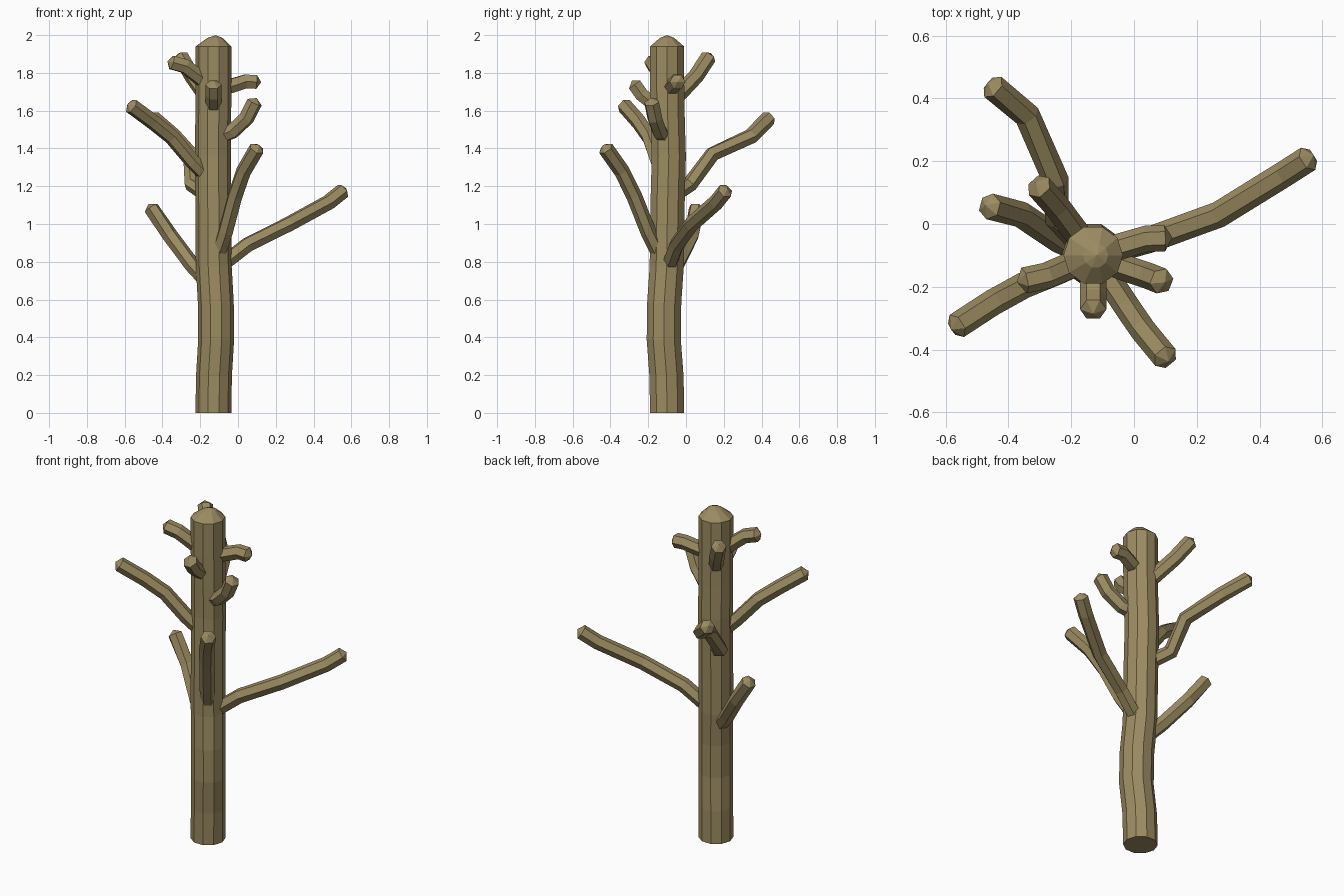
import bpy, bmesh, math
from mathutils import Vector

if "Cube" in bpy.data.objects:
    bpy.data.objects.remove(bpy.data.objects["Cube"])

bark = bpy.data.materials.new("bark")
bark.diffuse_color = (0.33, 0.26, 0.12, 1)
bark.use_nodes = True
bark.node_tree.nodes["Principled BSDF"].inputs["Base Color"].default_value = bark.diffuse_color
CX, CY = -.13, -.10      # trunk axis
TRUNK_R, LIMB_R = .095, .042


def skin(name, rings, tip):
    """Join rings of points into a closed tube ending in a point."""
    bm = bmesh.new()
    loops = [[bm.verts.new(p) for p in ring] for ring in rings]
    n = len(loops[0])
    for a, b in zip(loops, loops[1:]):
        for i in range(n):
            j = (i + 1) % n
            bm.faces.new((a[i], a[j], b[j], b[i]))
    apex = bm.verts.new(tip)
    for i in range(n):
        bm.faces.new((loops[-1][i], loops[-1][(i + 1) % n], apex))
    bm.faces.new(loops[0][::-1])
    bmesh.ops.recalc_face_normals(bm, faces=bm.faces)
    mesh = bpy.data.meshes.new(name)
    bm.to_mesh(mesh)
    bm.free()
    mesh.materials.append(bark)
    ob = bpy.data.objects.new(name, mesh)
    bpy.context.collection.objects.link(ob)


def ring(centre, u, v, r, n):
    return [centre + r * (math.cos(k * math.tau / n) * u + math.sin(k * math.tau / n) * v)
            for k in range(n)]


def limb(name, z0, *path):
    """Six-sided limb growing from the trunk axis at height z0."""
    pts = [Vector((CX, CY, z0))] + [Vector(p) for p in path]
    rings = []
    for i, p in enumerate(pts):
        d_in = (p - pts[i - 1]).normalized() if i else Vector()
        d_out = (pts[i + 1] - p).normalized() if i < len(pts) - 1 else Vector()
        t = (d_in + d_out).normalized()
        side = t.cross(Vector((0, 0, 1))).normalized()
        rings.append(ring(p, side, side.cross(t), LIMB_R, 6))
    skin(name, rings, pts[-1] + t * .025)


# Trunk: ten-sided, bulging sideways low down and leaning slightly higher up
X, Y = Vector((1, 0, 0)), Vector((0, 1, 0))
rings = []
for i in range(11):
    z = 1.94 * i / 10
    low = math.exp(-((z - .47) / .2) ** 2)
    high = math.exp(-((z - 1.35) / .2) ** 2)
    c = Vector((CX + .017 * low - .003 * high, CY - .021 * low + .009 * high, z))
    rings.append(ring(c, X, Y, TRUNK_R, 10))
rings.append(ring(Vector((-.122, CY, 1.985)), X, Y, .04, 10))   # domed top
skin("trunk", rings, (-.118, CY, 2))

# Long limbs
limb("long_right_limb", .75, (.05, -.05, .89), (.27, .03, 1), (.48, .16, 1.115), (.555, .208, 1.175))
limb("front_right_limb", .76, (-.065, -.2, .96), (-.015, -.275, 1.15), (.03, -.34, 1.28), (.1, -.425, 1.4))
limb("lower_left_limb", .66, (-.24, -.05, .78), (-.36, .03, .94), (-.46, .056, 1.085))
limb("back_left_limb", 1.13, (-.245, .02, 1.21), (-.25, .14, 1.37), (-.34, .345, 1.465), (-.45, .437, 1.56))
limb("front_left_limb", 1.22, (-.24, -.15, 1.33), (-.35, -.195, 1.46), (-.45, -.25, 1.54), (-.565, -.325, 1.625))

# Short stubs near the top
limb("upper_right_stub", 1.45, (-.03, -.14, 1.49), (.045, -.165, 1.56), (.088, -.182, 1.645))
limb("high_right_stub", 1.71, (-.04, -.07, 1.73), (.04, -.047, 1.755), (.098, -.045, 1.752))
limb("front_stub", 1.58, (-.13, -.235, 1.685), (-.13, -.272, 1.738))
limb("high_back_stub", 1.62, (-.245, .055, 1.785), (-.303, .12, 1.885))
limb("high_left_stub", 1.71, (-.21, -.135, 1.78), (-.28, -.165, 1.835), (-.35, -.18, 1.855))
